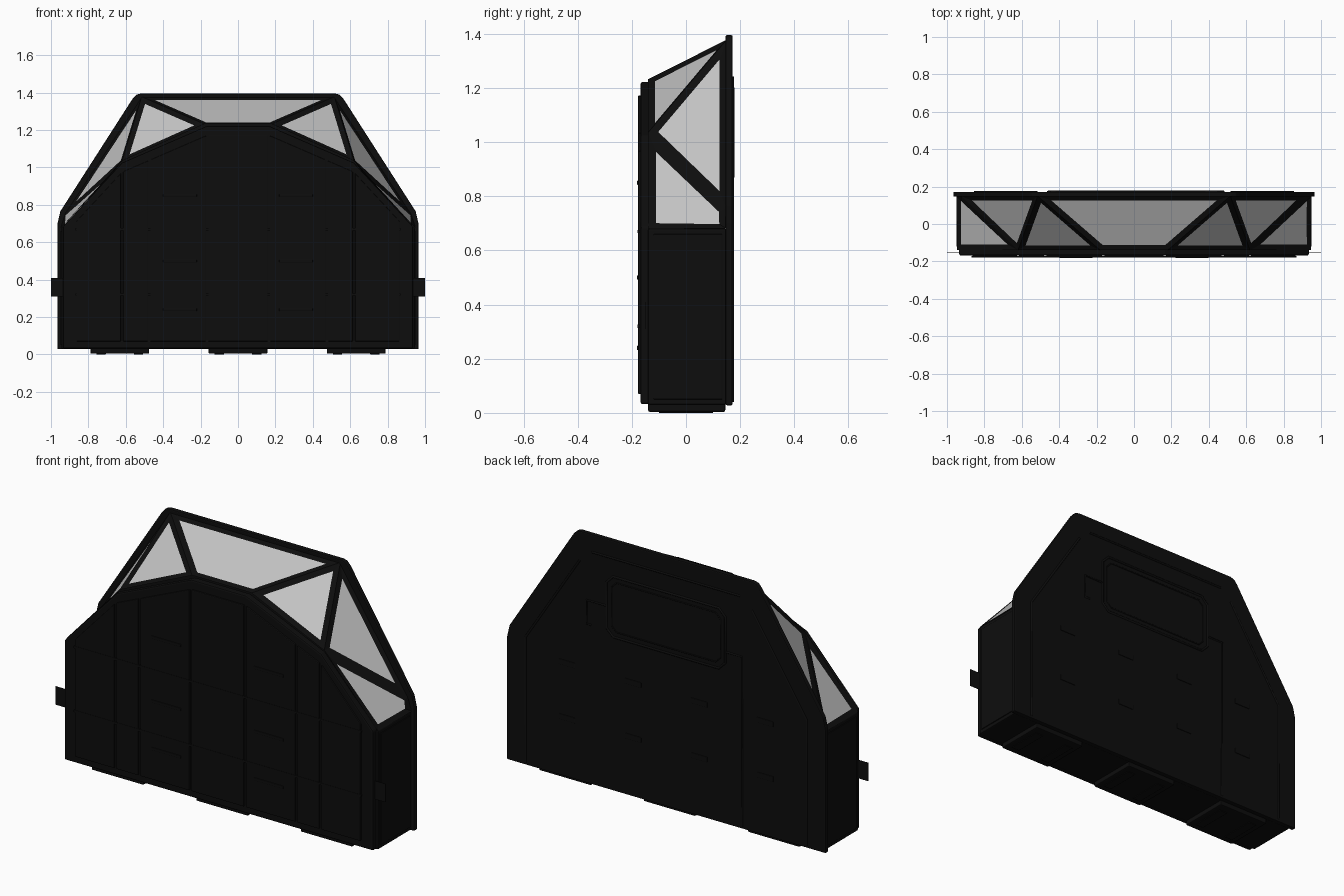
import bpy, bmesh
from mathutils import Vector

if "Cube" in bpy.data.objects:
    bpy.data.objects.remove(bpy.data.objects["Cube"], do_unlink=True)


def material(name, value):
    m = bpy.data.materials.new(name)
    m.use_nodes = True
    colour = (value, value, value, 1)
    m.diffuse_color = colour
    bsdf = m.node_tree.nodes["Principled BSDF"]
    bsdf.inputs["Base Color"].default_value = colour
    bsdf.inputs["Roughness"].default_value = 0.8
    return m


black = material("matte black", 0.004)
glass = material("pale grey glass", 0.55)


def finish(name, bm, mats, bevel=0):
    bmesh.ops.recalc_face_normals(bm, faces=bm.faces)
    me = bpy.data.meshes.new(name)
    bm.to_mesh(me)
    bm.free()
    for m in mats:
        me.materials.append(m)
    ob = bpy.data.objects.new(name, me)
    bpy.context.collection.objects.link(ob)
    if bevel:
        mod = ob.modifiers.new("edge bevel", "BEVEL")
        mod.width = bevel
        mod.segments = 2
    return ob


def prism(name, outline, y0, y1, bevel=0):
    """Extrude an (x, z) outline from y0 to y1."""
    bm = bmesh.new()
    face = bm.faces.new([bm.verts.new((x, y0, z)) for x, z in outline])
    new = bmesh.ops.extrude_face_region(bm, geom=[face])["geom"]
    verts = [v for v in new if isinstance(v, bmesh.types.BMVert)]
    bmesh.ops.translate(bm, verts=verts, vec=(0, y1 - y0, 0))
    return finish(name, bm, [black], bevel)


def box(name, x0, x1, y0, y1, z0, z1, bevel=0):
    return prism(name, [(x0, z0), (x1, z0), (x1, z1), (x0, z1)], y0, y1, bevel)


def mirrored(half):
    return half + [(-x, z) for x, z in reversed(half)]


def piping(name, points, y, radius=0.006, closed=False):
    """Thin round trim along an (x, z) path."""
    cu = bpy.data.curves.new(name, "CURVE")
    cu.dimensions = "3D"
    cu.bevel_depth = radius
    cu.bevel_resolution = 1
    sp = cu.splines.new("POLY")
    sp.points.add(len(points) - 1)
    for p, (x, z) in zip(sp.points, points):
        p.co = (x, y, z, 1)
    sp.use_cyclic_u = closed
    cu.materials.append(black)
    ob = bpy.data.objects.new(name, cu)
    bpy.context.collection.objects.link(ob)


def rounded(x0, x1, z0, z1, c):
    return [(x0 + c, z0), (x1 - c, z0), (x1, z0 + c), (x1, z1 - c),
            (x1 - c, z1), (x0 + c, z1), (x0, z1 - c), (x0, z0 + c)]


# Main shell: lower box, back wall and arched front wall
box("lower_body", -0.945, 0.945, -0.14, 0.15, 0.03, 0.68, 0.006)
back_half = [(0.965, 0.028), (0.965, 0.70), (0.95, 0.765), (0.565, 1.365),
             (0.545, 1.388), (0.52, 1.395)]
prism("back_wall", mirrored(back_half), 0.146, 0.172, 0.005)
front_half = [(0.935, 0.032), (0.935, 0.685), (0.62, 1.025), (0.165, 1.222)]
prism("front_wall", mirrored(front_half), -0.168, -0.13, 0.008)

# Canopy: facets inset into frame rims and sunken panes
F0, F1, F2 = (0.945, -0.14, 0.68), (0.62, -0.14, 1.035), (0.18, -0.14, 1.232)
B0, B1, B2 = (0.95, 0.15, 0.68), (0.925, 0.15, 0.755), (0.515, 0.15, 1.378)


def flip(p):
    return (-p[0], p[1], p[2])


facets = [(F2, B2, flip(B2), flip(F2))]
for tri in [(F1, B2, F2), (F1, B1, B2), (F0, B0, B1, F1)]:
    facets += [tri, tuple(flip(p) for p in reversed(tri))]
bm = bmesh.new()
for pts in facets:
    bm.faces.new([bm.verts.new(p) for p in pts])
bmesh.ops.remove_doubles(bm, verts=bm.verts, dist=0.0001)
bm.normal_update()
panes = list(bm.faces)
for f in panes:
    if f.normal.z < 0:
        f.normal_flip()
bmesh.ops.inset_individual(bm, faces=panes, thickness=0.029, depth=-0.006,
                           use_even_offset=True)
for f in panes:
    f.material_index = 1
finish("canopy", bm, [black, glass])

# Front panelling: columns of raised plates that follow the arch
front_y = -0.168


def arch_height(x):
    x = abs(x)
    for (xa, za), (xb, zb) in zip(front_half[1:], front_half[2:]):
        if xb <= x <= xa:
            return zb + (za - zb) * (x - xb) / (xa - xb)
    return front_half[-1][1]


columns = [-0.87, -0.62, -0.475, -0.165, 0.165, 0.475, 0.62, 0.87]
for a, b in zip(columns, columns[1:]):
    a, b = a + 0.006, b - 0.006
    outline = [(a, 0.07), (b, 0.07), (b, arch_height(b) - 0.05),
               (a, arch_height(a) - 0.05)]
    prism("front_panel", outline, front_y - 0.009, front_y + 0.005, 0.004)
for x in (-0.31, 0.31):
    for z in (0.24, 0.50, 0.85):
        box("front_latch", x - 0.09, x + 0.09, -0.181, -0.17, z - 0.008, z + 0.008, 0.003)
for z in (0.32, 0.67):
    box("front_crossbar", -0.87, 0.87, -0.179, -0.17, z - 0.006, z + 0.006)

# Side fittings
for s in (-1, 1):
    x0, x1 = sorted((s * 0.92, s * 1.0))
    box("side_tab", x0, x1, -0.152, -0.149, 0.31, 0.41)
    x0, x1 = sorted((s * 0.94, s * 0.95))
    box("side_panel", x0, x1, -0.12, 0.135, 0.05, 0.66, 0.003)

# Back details: raised hatch outline, border trim, hooks and small slots
back_y = 0.172
piping("back_hatch_trim", rounded(-0.36, 0.36, 0.87, 1.2, 0.04), back_y, 0.007, True)
piping("back_hatch_inner_trim", rounded(-0.33, 0.33, 0.9, 1.17, 0.03), back_y, 0.004, True)
piping("back_border_trim", mirrored([(0.85, 0.04), (0.85, 0.73), (0.52, 1.24)])[:3],
       back_y)
piping("back_border_trim", [(-0.85, 0.04), (-0.85, 0.73), (-0.52, 1.24)], back_y)
piping("back_top_trim", [(-0.45, 1.3), (0.45, 1.3)], back_y)
piping("back_hook", [(0.36, 1.03), (0.48, 1.03), (0.48, 0.9), (0.45, 0.9)], back_y)
piping("back_cable", [(-0.36, 0.97), (-0.46, 0.97), (-0.46, 0.04)], back_y)
for x in (-0.6, -0.2, 0.2, 0.6):
    for z in (0.35, 0.65):
        box("back_slot", x - 0.05, x + 0.05, 0.17, 0.176, z - 0.015, z + 0.015, 0.003)

# Underside pads, each with a raised rim inside
for x in (-0.632, 0, 0.632):
    box("floor_pad", x - 0.157, x + 0.157, -0.14, 0.145, 0.004, 0.04, 0.006)
    for s in (-1, 1):
        box("pad_rib", x + s * 0.1 - 0.025, x + s * 0.1 + 0.025, -0.1, 0.1, 0, 0.01, 0.002)
